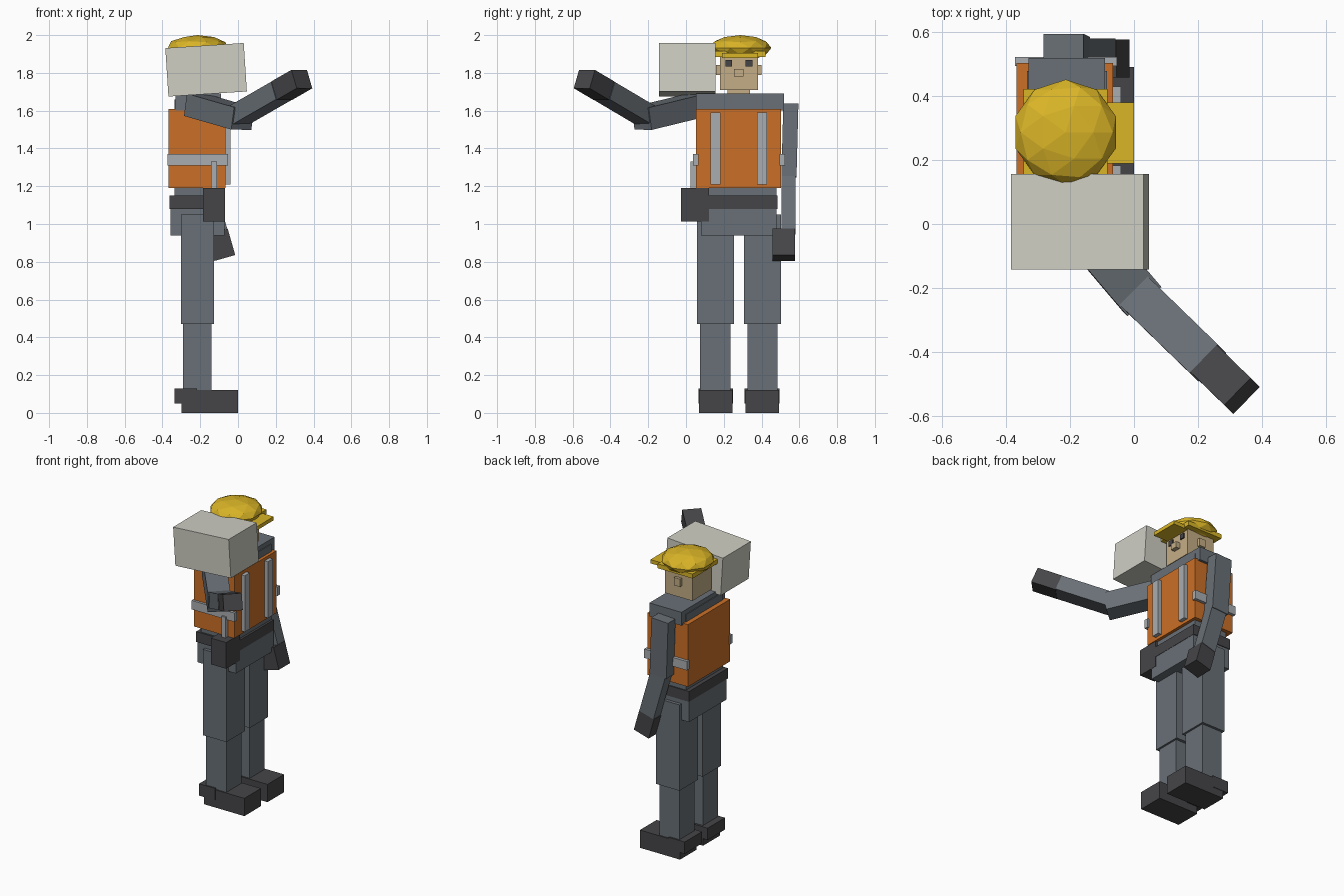
import bpy
from math import radians
from mathutils import Vector, Matrix

if "Cube" in bpy.data.objects:
    bpy.data.objects.remove(bpy.data.objects["Cube"])

CY = 0.28  # body centre line; the figure faces +x


def mat(name, r, g, b):
    m = bpy.data.materials.new(name)
    m.diffuse_color = (r, g, b, 1)
    m.use_nodes = True
    m.node_tree.nodes["Principled BSDF"].inputs["Base Color"].default_value = m.diffuse_color
    return m


CLOTH = mat("cloth", 0.14, 0.16, 0.18)
DARK = mat("dark", 0.06, 0.06, 0.065)
ORANGE = mat("orange", 0.60, 0.16, 0.02)
SILVER = mat("silver", 0.40, 0.42, 0.44)
YELLOW = mat("yellow", 0.70, 0.46, 0.02)
SKIN = mat("skin", 0.55, 0.42, 0.24)
CREAM = mat("cream", 0.62, 0.62, 0.55)


def box(name, x, y, z, m):
    """Box from (min, max) ranges."""
    bpy.ops.mesh.primitive_cube_add(size=1)
    o = bpy.context.object
    o.name = name
    o.location = [(a + b) / 2 for a, b in (x, y, z)]
    o.scale = [b - a for a, b in (x, y, z)]
    o.data.materials.append(m)
    return o


def pair(name, x, y, z, m):
    """Box and its mirror image across the body centre line."""
    box(name + "_right", x, y, z, m)
    box(name + "_left", x, (2 * CY - y[1], 2 * CY - y[0]), z, m)


def limb(name, a, b, width, thick, m, side):
    """Box running from a to b; side hints at the width direction."""
    a, b = Vector(a), Vector(b)
    d = (b - a).normalized()
    t = d.cross(Vector(side)).normalized()
    s = t.cross(d)
    o = box(name, (-.5, .5), (-.5, .5), (-.5, .5), m)
    rot = Matrix((s, t, d)).transposed().to_4x4()
    o.matrix_world = (Matrix.Translation((a + b) / 2) @ rot
                      @ Matrix.Diagonal((width, thick, (b - a).length, 1)))
    return o


# legs and boots
pair("thigh", (-.303, -.127), (.058, .254), (.47, 1.05), CLOTH)
pair("shin", (-.291, -.14), (.075, .235), (.10, .48), CLOTH)
pair("boot", (-.30, 0), (.068, .245), (0, .12), DARK)
pair("boot_heel", (-.337, -.217), (.065, .25), (.05, .13), DARK)

# hips, belt and torso
box("hips", (-.358, -.072), (.08, .48), (.94, 1.09), CLOTH)
box("belt", (-.362, -.07), (.07, .485), (1.08, 1.15), DARK)
box("shirt", (-.335, -.085), (.082, .478), (1.10, 1.66), CLOTH)
box("shoulder_yoke", (-.33, -.09), (.053, .52), (1.60, 1.69), CLOTH)
box("neck", (-.27, -.15), (.22, .34), (1.66, 1.76), SKIN)

# safety vest
box("vest", (-.367, -.065), (.053, .503), (1.19, 1.61), ORANGE)
pair("vest_front_strip", (-.07, -.04), (.13, .183), (1.21, 1.59), SILVER)
pair("vest_side_band", (-.373, -.053), (.037, .065), (1.31, 1.37), SILVER)

# tool pouch
box("tool_pouch", (-.185, -.07), (-.026, .122), (1.013, 1.19), DARK)
box("tool_handle", (-.142, -.112), (.025, .053), (1.15, 1.33), SILVER)

# head
box("head", (-.315, -.11), (.18, .381), (1.71, 1.90), SKIN)
pair("ear", (-.235, -.19), (.16, .185), (1.79, 1.843), SKIN)
pair("eye", (-.115, -.102), (.208, .244), (1.835, 1.868), DARK)
box("nose", (-.115, -.08), (.255, .305), (1.78, 1.82), SKIN)

# hard hat
bpy.ops.mesh.primitive_ico_sphere_add(subdivisions=2, radius=1, location=(-.214, .287, 1.932))
hat = bpy.context.object
hat.name = "hat_dome"
hat.scale = (.165, .165, .068)
hat.data.materials.append(YELLOW)
box("hat_band", (-.345, -.083), (.155, .422), (1.885, 1.915), YELLOW)
box("hat_visor", (-.12, 0), (.19, .38), (1.88, 1.905), YELLOW)

# hanging left arm
limb("left_upper_arm", (-.22, .555, 1.635), (-.20, .545, 1.25), .125, .08, CLOTH, (1, 0, 0))
limb("left_forearm", (-.205, .543, 1.29), (-.11, .543, .96), .11, .075, CLOTH, (1, 0, 0))
limb("left_hand", (-.11, .518, .96), (-.07, .518, .82), .115, .12, DARK, (1, 0, 0))

# raised right arm
elbow, tip = Vector((-.005, -.205, 1.57)), Vector((.338, -.538, 1.767))
wrist = elbow.lerp(tip, .69)
limb("right_upper_arm", (-.225, .06, 1.63), (.025, -.235, 1.558), .14, .12, CLOTH, (1, 1, 0))
limb("right_forearm", elbow - (tip - elbow) * .05, wrist, .125, .10, CLOTH, (1, 1, 0))
limb("right_hand", wrist, tip, .118, .105, DARK, (1, 1, 0))

# carried carton on the shoulder
carton = box("carton", (-.377, .039), (-.143, .156), (1.688, 1.945), CREAM)
carton.rotation_euler.y = radians(-3.7)
